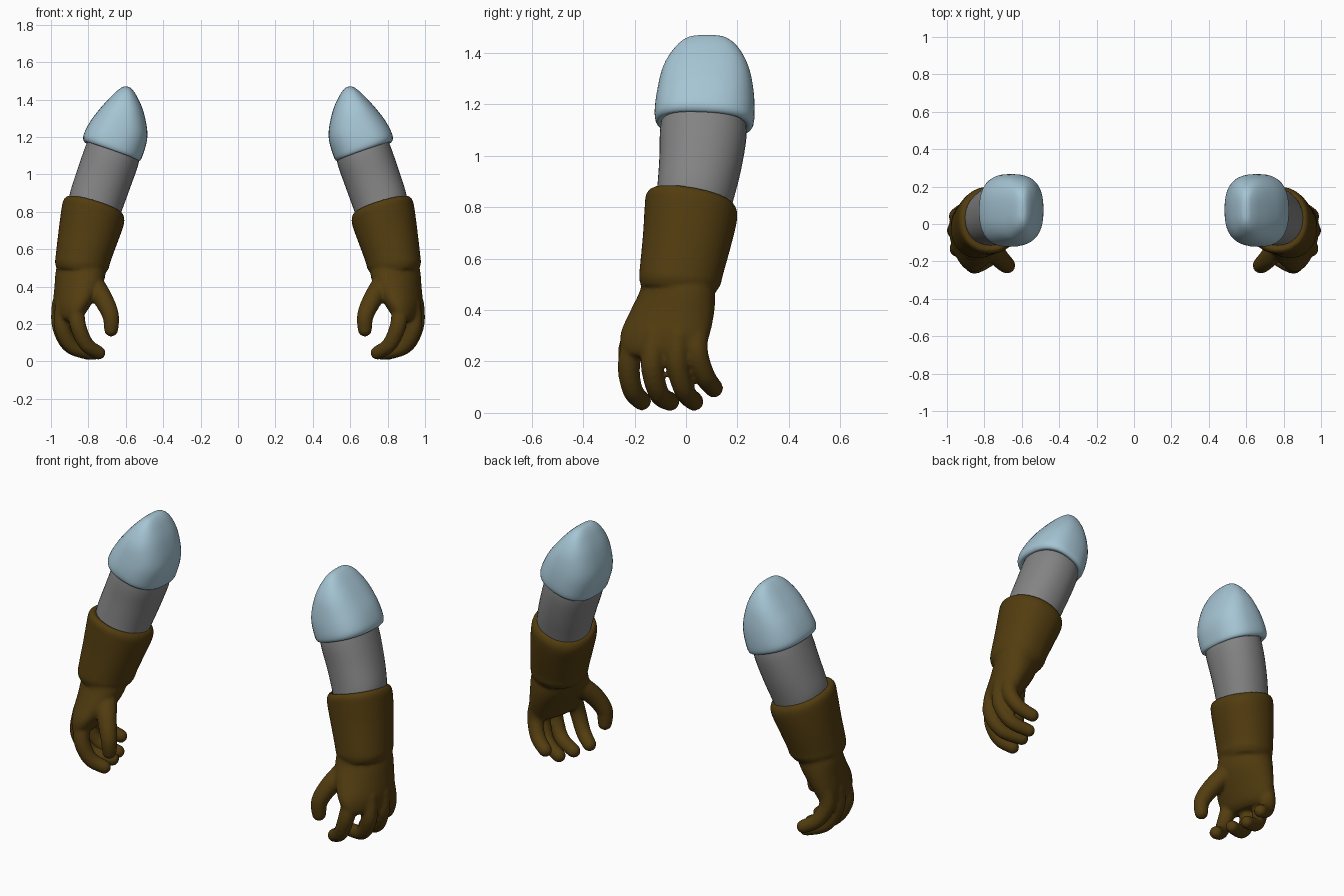
import bpy
import bmesh
from math import cos, sin, tau, copysign
from mathutils import Vector

default_cube = bpy.data.objects.get("Cube")
if default_cube:
    bpy.data.objects.remove(default_cube, do_unlink=True)

SIDES = 40


def make_material(name, colour):
    material = bpy.data.materials.new(name)
    material.use_nodes = True
    material.diffuse_color = (*colour, 1)
    shader = next(n for n in material.node_tree.nodes if n.type == 'BSDF_PRINCIPLED')
    shader.inputs["Base Color"].default_value = (*colour, 1)
    shader.inputs["Roughness"].default_value = 0.8
    return material


def smooth_path(keys, steps):
    """Catmull-Rom interpolation through tuples of any length."""
    keys = [Vector(k) for k in keys]
    keys = [keys[0]] + keys + [keys[-1]]
    path = []
    for p, q, r, s in zip(keys, keys[1:], keys[2:], keys[3:]):
        for i in range(steps):
            t = i / steps
            path.append(q + (r - p) * (t / 2)
                        + (p * 2 - q * 5 + r * 4 - s) * (t * t / 2)
                        + (q * 3 - p - r * 3 + s) * (t ** 3 / 2))
    return path + [keys[-1]]


def loft(bm, sections, squareness=2.0, shear=0.0, steps=5):
    """Closed skin; section = centre x, y, z, radius x, y, slope along x, y."""
    rings = []
    for cx, cy, cz, rx, ry, slope_x, slope_y in smooth_path(sections, steps):
        ring = []
        for i in range(SIDES):
            c, s = cos(tau * i / SIDES), sin(tau * i / SIDES)
            dx = copysign(abs(c) ** (2 / squareness), c) * rx
            dy = copysign(abs(s) ** (2 / squareness), s) * ry
            ring.append(bm.verts.new((cx + dx + shear * dy, cy + dy,
                                      cz + slope_x * dx + slope_y * dy)))
        rings.append(ring)
    for low, high in zip(rings, rings[1:]):
        for i in range(SIDES):
            j = (i + 1) % SIDES
            bm.faces.new((low[i], low[j], high[j], high[i]))
    bm.faces.new(rings[0])
    bm.faces.new(rings[-1])


def digit(bm, path, thick, thin):
    """Rounded finger made from a dense chain of balls."""
    points = smooth_path(path, 9)
    for i, point in enumerate(points):
        radius = thick + (thin - thick) * i / (len(points) - 1)
        made = bmesh.ops.create_icosphere(bm, subdivisions=2, radius=radius)
        bmesh.ops.translate(bm, verts=made["verts"], vec=point)


def finish(bm, name, material, blend=False):
    """Store the left part and mirror it to the right."""
    bmesh.ops.recalc_face_normals(bm, faces=bm.faces)
    mesh = bpy.data.meshes.new(name)
    bm.to_mesh(mesh)
    bm.free()
    for face in mesh.polygons:
        face.use_smooth = True
    mesh.materials.append(material)
    part = bpy.data.objects.new(name, mesh)
    bpy.context.collection.objects.link(part)
    if blend:
        remesh = part.modifiers.new("Blend", 'REMESH')
        remesh.mode = 'VOXEL'
        remesh.voxel_size = 0.009
        remesh.use_smooth_shade = True
        relax = part.modifiers.new("Relax", 'SMOOTH')
        relax.factor = 0.5
        relax.iterations = 5
    mirror = part.modifiers.new("Mirror", 'MIRROR')
    mirror.use_mirror_merge = False
    return part


blue = make_material("pale blue cloth", (0.38, 0.56, 0.66))
grey = make_material("grey cloth", (0.23, 0.23, 0.23))
brown = make_material("brown leather", (0.085, 0.046, 0.005))

# Shoulder caps: leaning domes with a rolled lower lip
bm = bmesh.new()
loft(bm, [
    (.67, .07, 1.13, .12, .15, .35, -.05),
    (.675, .07, 1.122, .145, .18, .35, -.05),
    (.668, .072, 1.155, .158, .194, .35, -.05),
    (.634, .075, 1.25, .15, .188, .28, 0),
    (.615, .077, 1.35, .11, .165, .15, 0),
    (.605, .08, 1.425, .062, .12, .05, 0),
    (.6, .08, 1.462, .026, .07, 0, 0),
    (.6, .08, 1.47, .004, .01, 0, 0),
], squareness=2.5)
finish(bm, "shoulder_caps", blue)

# Sleeves between the caps and the gloves
bm = bmesh.new()
loft(bm, [
    (.65, .07, 1.2, .13, .15, .3, -.05),
    (.675, .068, 1.1, .143, .168, .3, -.05),
    (.72, .056, .97, .143, .16, .3, -.1),
    (.76, .036, .85, .14, .148, .3, -.15),
    (.775, .02, .77, .13, .14, .3, -.17),
], squareness=2.15)
finish(bm, "sleeves", grey)

# Gloves: flared cuff, palm and digits blended into one skin
bm = bmesh.new()
loft(bm, [
    (.765, .022, .82, .115, .13, .3, -.17),
    (.766, .022, .836, .142, .157, .3, -.17),
    (.77, .021, .815, .162, .177, .3, -.17),
    (.778, .018, .77, .166, .179, .27, -.16),
    (.8, .004, .67, .16, .172, .15, -.1),
    (.828, -.018, .55, .147, .162, .1, -.08),
    (.835, -.024, .51, .143, .158, .1, -.08),
    (.84, -.03, .478, .126, .143, .1, -.08),
], squareness=2.15)
loft(bm, [
    (.84, -.03, .53, .12, .135, 0, 0),
    (.842, -.034, .47, .131, .147, 0, 0),
    (.855, -.052, .4, .122, .163, 0, 0),
    (.885, -.08, .31, .098, .174, 0, 0),
    (.905, -.09, .24, .07, .158, 0, 0),
    (.91, -.09, .215, .04, .12, 0, 0),
], shear=.2)

fingers = {
    "index": [(.87, -.19, .31), (.855, -.222, .19), (.81, -.208, .09), (.745, -.172, .046)],
    "middle": [(.93, -.12, .3), (.94, -.132, .18), (.88, -.105, .075), (.77, -.062, .044)],
    "ring": [(.95, -.03, .3), (.952, -.034, .19), (.9, -.005, .085), (.8, .032, .044)],
    "little": [(.93, .04, .32), (.945, .043, .23), (.905, .075, .14), (.835, .108, .096)],
}
for path in fingers.values():
    digit(bm, path, .049, .038)
thumb = [(.78, -.1, .42), (.725, -.175, .34), (.682, -.218, .25), (.678, -.22, .17)]
digit(bm, thumb, .062, .039)
finish(bm, "gloves", brown, blend=True)
